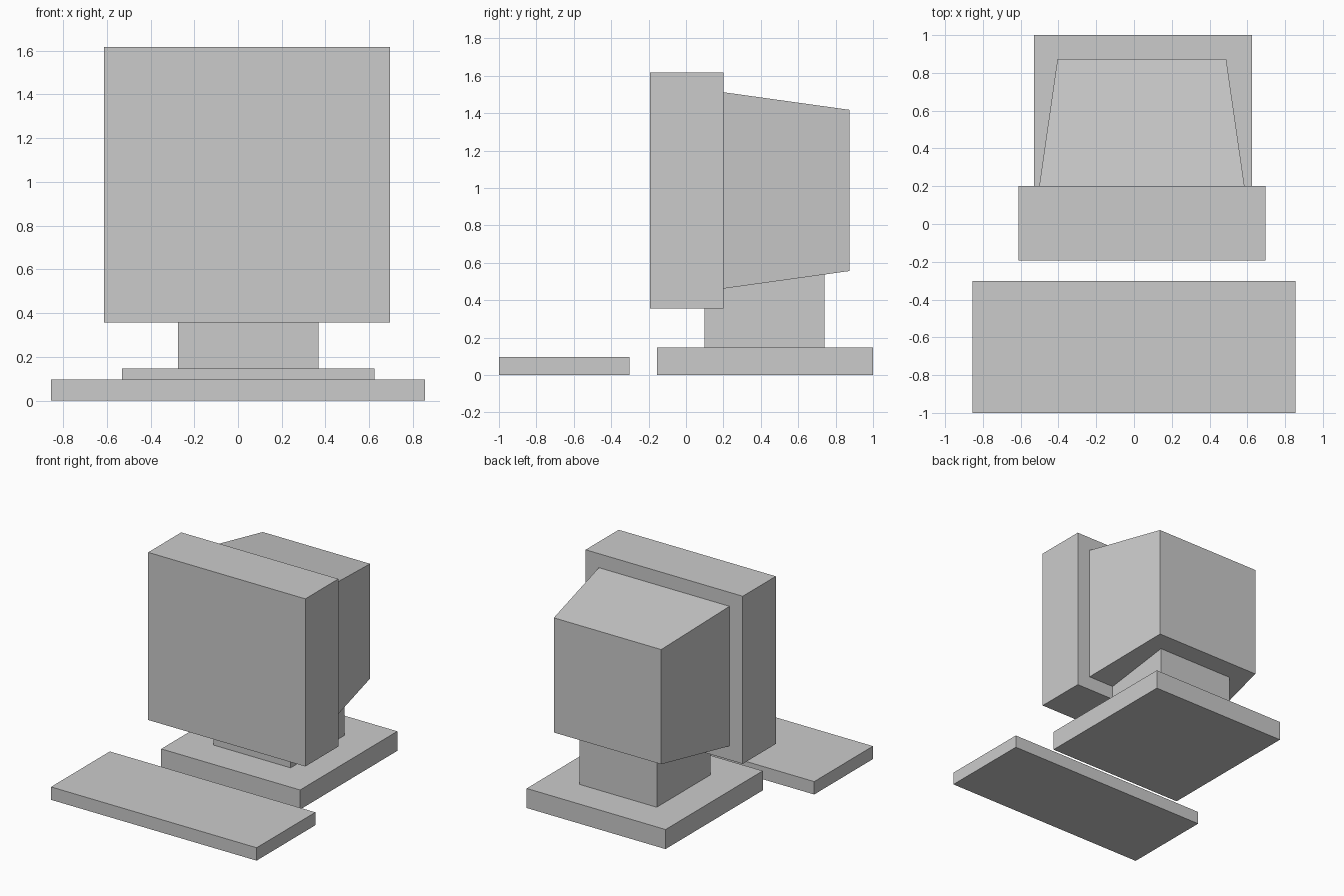
import bpy

# Remove the default cube
cube = bpy.data.objects.get("Cube")
if cube:
    bpy.data.objects.remove(cube, do_unlink=True)

# Single plain material
GREY = (0.6, 0.6, 0.6, 1.0)
grey = bpy.data.materials.new("plain grey")
grey.use_nodes = True
grey.diffuse_color = GREY
grey.node_tree.nodes["Principled BSDF"].inputs["Base Color"].default_value = GREY


def block(name, y_range, front, back=None):
    """Box from a front rectangle to a back one, each (x0, x1, z0, z1)."""
    verts = []
    for y, (x0, x1, z0, z1) in zip(y_range, (front, back or front)):
        verts += [(x0, y, z0), (x1, y, z0), (x1, y, z1), (x0, y, z1)]
    sides = [(i, i + 4, (i + 1) % 4 + 4, (i + 1) % 4) for i in range(4)]
    mesh = bpy.data.meshes.new(name)
    mesh.from_pydata(verts, [], [(0, 1, 2, 3), (7, 6, 5, 4)] + sides)
    mesh.materials.append(grey)
    obj = bpy.data.objects.new(name, mesh)
    bpy.context.collection.objects.link(obj)
    return obj


# Keyboard slab in front
block("keyboard", (-1.0, -0.302), (-0.855, 0.855, 0.0, 0.097))

# Stand: wide foot and square neck
block("stand_base", (-0.155, 1.0), (-0.53, 0.625, 0.0, 0.147))
block("stand_neck", (0.1, 0.74), (-0.275, 0.368, 0.147, 0.6))

# Monitor: front housing and tapered rear casing
block("screen_housing", (-0.193, 0.2), (-0.612, 0.695, 0.357, 1.617))
block("rear_casing", (0.2, 0.873),
      (-0.502, 0.585, 0.462, 1.512), (-0.405, 0.488, 0.556, 1.418))
